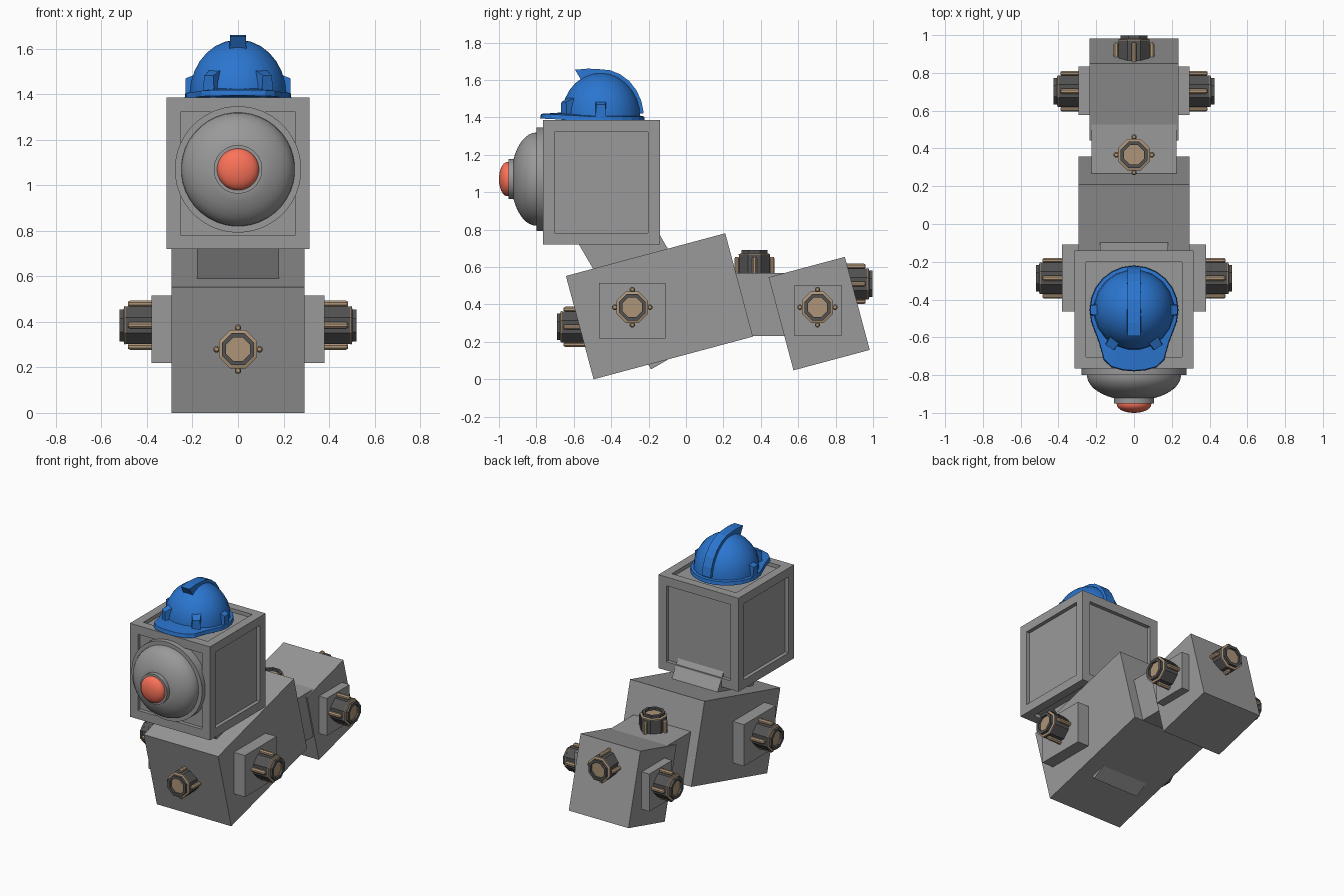
import bpy, bmesh
from math import sin, cos, pi, radians
from mathutils import Vector, Matrix

if "Cube" in bpy.data.objects:
    bpy.data.objects.remove(bpy.data.objects["Cube"])


def material(name, rgb):
    m = bpy.data.materials.new(name)
    m.diffuse_color = (*rgb, 1)
    m.use_nodes = True
    m.node_tree.nodes["Principled BSDF"].inputs["Base Color"].default_value = m.diffuse_color
    return m


GREY = material("body_grey", (0.32, 0.32, 0.32))
BLUE = material("helmet_blue", (0.024, 0.18, 0.63))
RED = material("nose_red", (0.97, 0.17, 0.1))
DARK = material("socket_dark", (0.085, 0.085, 0.085))
BLACK = material("hole_black", (0.012, 0.014, 0.014))
TAN = material("rib_tan", (0.42, 0.3, 0.19))


def finish(name, bm, mat=GREY, smooth=None):
    bmesh.ops.recalc_face_normals(bm, faces=bm.faces)
    me = bpy.data.meshes.new(name)
    bm.to_mesh(me)
    bm.free()
    ob = bpy.data.objects.new(name, me)
    bpy.context.collection.objects.link(ob)
    me.materials.append(mat)
    if smooth:
        bpy.ops.object.select_all(action='DESELECT')
        ob.select_set(True)
        bpy.context.view_layer.objects.active = ob
        bpy.ops.object.shade_smooth_by_angle(angle=radians(smooth))
    return ob


def box(name, centre, size, tilt=0):
    bm = bmesh.new()
    bmesh.ops.create_cube(bm, size=1, matrix=Matrix.Translation(centre)
                          @ Matrix.Rotation(radians(tilt), 4, 'X')
                          @ Matrix.Diagonal((*size, 1)))
    return finish(name, bm)


def frame(tip, axis):
    return Matrix.Translation(tip) @ Vector(axis).to_track_quat('Z', 'Y').to_matrix().to_4x4()


def lathe(name, profile, m, sides, mat=GREY, smooth=None):
    """Closed solid of revolution from (radius, height) points around local z."""
    bm = bmesh.new()
    rings = []
    for r, h in profile:
        rings.append([bm.verts.new(m @ Vector((r * cos(a), r * sin(a), h)))
                      for a in ((i + 0.5) * 2 * pi / sides for i in range(sides))])
    for p, q in zip(rings, rings[1:]):
        for i in range(sides):
            j = (i + 1) % sides
            bm.faces.new((p[i], p[j], q[j], q[i]))
    bm.faces.new(rings[0])
    bm.faces.new(rings[-1])
    return finish(name, bm, mat, smooth)


def socket(name, tip, axis):
    m = frame(tip, axis)
    lathe(name, [(.09, -.2), (.09, -.022), (.076, -.018), (.076, 0), (.056, 0), (.056, -.05)],
          m, 8, DARK)
    lathe(name + "_ring", [(.091, -.026), (.091, -.021), (.074, -.016)], m, 8, TAN)
    lathe(name + "_hole", [(.055, -.055), (.055, -.046)], m, 8, BLACK)
    for k in range(4):
        a = k * pi / 2
        rib = m @ Matrix.Translation((.094 * cos(a), .094 * sin(a), 0))
        lathe(f"{name}_rib_{k}", [(.015, -.2), (.015, -.045), (.009, -.036)], rib, 8, TAN)


# Head crate with recessed panels on every side
bm = bmesh.new()
bmesh.ops.create_cube(bm, size=1, matrix=Matrix.Translation((0, -.4525, 1.0525))
                      @ Matrix.Diagonal((.63, .625, .665, 1)))
bm.normal_update()
panels = bm.faces[:]
bmesh.ops.inset_individual(bm, faces=panels, thickness=.062, use_even_offset=True)
for f in bmesh.ops.extrude_discrete_faces(bm, faces=panels)["faces"]:
    f.normal_update()
    bmesh.ops.translate(bm, verts=f.verts, vec=-f.normal * .026)
finish("head_crate", bm)

# Muzzle: flange, dome, collar, nose
m = frame((0, -.80, 1.07), (0, -1, 0))
lathe("muzzle_flange", [(.278, -.065), (.278, 0), (.245, 0)], m, 40, GREY, 30)
dome = [(.25 * cos(t), .135 * sin(t)) for t in (i * radians(64) / 8 for i in range(9))]
lathe("muzzle_dome", [(.25, -.05)] + dome, m, 40, GREY, 35)
lathe("nose_collar", [(.107, .08), (.107, .15), (.09, .15)], m, 32, GREY, 30)
nose = [(.092 * cos(t), .155 + .045 * sin(t)) for t in (i * radians(86) / 7 for i in range(8))]
lathe("nose", [(.092, .12)] + nose, m, 32, RED, 35)

# Body blocks
box("neck", (0, -.226, .521), (.36, .40, .85), 30)
box("torso", (0, -.142, .390), (.586, .882, .572), 15)
box("waist", (0, .35, .399), (.45, .70, .338))
box("hip", (0, .712, .351), (.47, .422, .515), 15)
box("shoulder_block", (0, -.287, .367), (.76, .355, .296))
box("hip_block", (0, .705, .368), (.59, .257, .266))

# Limb sockets
for s, side in ((-1, "left"), (1, "right")):
    socket(f"front_socket_{side}", (s * .52, -.287, .385), (s, 0, 0))
    socket(f"rear_socket_{side}", (s * .425, .703, .385), (s, 0, 0))
socket("chest_socket", (0, -.69, .28), (0, -1, 0))
socket("tail_socket", (0, .997, .51), (0, 1, 0))
socket("back_socket", (0, .366, .69), (0, 0, 1))

# Helmet shell
HY, HZ = -.455, 1.40
m = Matrix.Translation((0, HY, HZ))
shell = [(.214 * cos(t), .24 * sin(t)) for t in (i * radians(87) / 7 for i in range(8))]
lathe("helmet_shell", [(.214, -.03)] + shell, m, 20, BLUE, 35)

# Helmet brim with front visor
half = [(.235 * cos(t), HY + .235 * sin(t)) for t in (radians(90 - i * 15) for i in range(8))]
half += [(.185, -.63), (.16, -.72), (.12, -.758), (.06, -.775), (0, -.78)]
outline = half + [(-x, y) for x, y in half[-2:0:-1]]
bm = bmesh.new()
lift = lambda y: max(0, -y - .5) * .05
low = [bm.verts.new((x, y, 1.38 + lift(y))) for x, y in outline]
high = [bm.verts.new((x * .985, HY + (y - HY) * .985, 1.405 + lift(y))) for x, y in outline]
cl = bm.verts.new((0, HY, 1.38))
ch = bm.verts.new((0, HY, 1.44))
for i in range(len(outline)):
    j = (i + 1) % len(outline)
    bm.faces.new((low[i], low[j], high[j], high[i]))
    bm.faces.new((high[i], high[j], ch))
    bm.faces.new((low[j], low[i], cl))
finish("helmet_brim", bm, BLUE)

# Helmet centre ridge, an arc from the back brim to the raised brow end
bm = bmesh.new()
strips = []
for i in range(9):
    t = radians(5 + i * 14.5)
    o = .23 * (1, 1, 1, 1, 1, 1, 1, 1.06, 1.17)[i]
    strips.append([bm.verts.new((x, HY + r * cos(t), HZ + (r + .028) * sin(t)))
                   for x, r in ((-.038, .18), (-.034, o), (.034, o), (.038, .18))])
for a, b in zip(strips, strips[1:]):
    for k in range(4):
        bm.faces.new((a[k], a[(k + 1) % 4], b[(k + 1) % 4], b[k]))
bm.faces.new(strips[0])
bm.faces.new(strips[-1])
finish("helmet_ridge", bm, BLUE)

# Helmet strap clips, with tops sloping away from the shell
for k, (deg, r, h) in enumerate(((0, .205, .1), (180, .205, .1), (-57, .212, .115), (-123, .212, .115))):
    a = radians(deg)
    bm = bmesh.new()
    bmesh.ops.create_cube(bm, size=1)
    for v in bm.verts:
        if v.co.z > 0 and v.co.x > 0:
            v.co.z, v.co.y = .3, v.co.y * .8
    bm.transform(Matrix.Translation((r * cos(a), HY + r * sin(a), 1.39 + h / 2))
                 @ Matrix.Rotation(a, 4, 'Z') @ Matrix.Diagonal((.05, .06, h, 1)))
    finish(f"helmet_clip_{k}", bm, BLUE)
